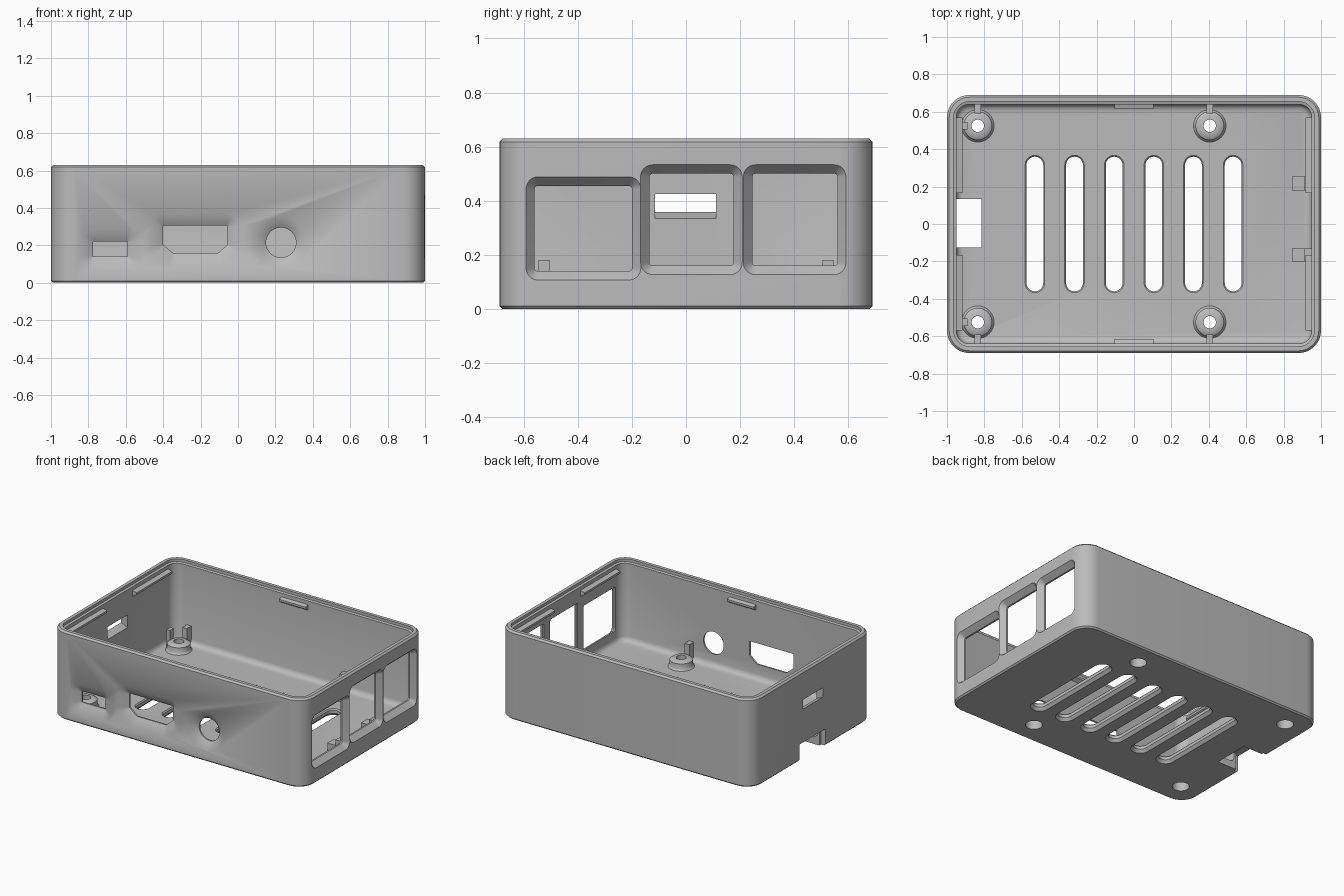
import bpy, bmesh
from math import pi, cos, sin, atan2
from mathutils import Vector

if "Cube" in bpy.data.objects:
    bpy.data.objects.remove(bpy.data.objects["Cube"])

GREY = (0.5, 0.5, 0.5, 1)
plastic = bpy.data.materials.new("grey_plastic")
plastic.use_nodes = True
plastic.diffuse_color = GREY
plastic.node_tree.nodes["Principled BSDF"].inputs["Base Color"].default_value = GREY


# Outline helpers: 2D points, counter-clockwise
def offset(core, r, seg=8):
    """Round a convex core outward by r, with an arc at every corner."""
    out = []
    for i, p in enumerate(core):
        prev, nxt = core[i - 1], core[(i + 1) % len(core)]
        a = atan2(p[1] - prev[1], p[0] - prev[0]) - pi / 2
        b = atan2(nxt[1] - p[1], nxt[0] - p[0]) - pi / 2
        turn = (b - a) % (2 * pi)
        out += [(p[0] + r * cos(a + turn * k / seg), p[1] + r * sin(a + turn * k / seg))
                for k in range(seg + 1)]
    return out


def circle(u, v, r, n=40):
    return [(u + r * cos(2 * pi * k / n), v + r * sin(2 * pi * k / n)) for k in range(n)]


def rect(u0, u1, v0, v1, inset=0):
    u0, u1, v0, v1 = u0 + inset, u1 - inset, v0 + inset, v1 - inset
    return [(u0, v0), (u1, v0), (u1, v1), (u0, v1)]


def flat(u, v, d): return (u, v, d)      # outline in x, y; depth is z
def front(u, v, d): return (u, d, v)     # outline in x, z; depth is y
def side(u, v, d): return (d, u, v)      # outline in y, z; depth is x


def loft(name, layers, place=flat, closed=False):
    """Skin a list of (outline, depth) layers into one solid."""
    bm = bmesh.new()
    rings = [[bm.verts.new(Vector(place(u, v, d))) for u, v in o] for o, d in layers]
    n = len(rings[0])
    pairs = list(zip(rings, rings[1:])) + ([(rings[-1], rings[0])] if closed else [])
    for a, b in pairs:
        for i in range(n):
            j = (i + 1) % n
            bm.faces.new((a[i], a[j], b[j], b[i]))
    if not closed:
        bm.faces.new(rings[0])
        bm.faces.new(rings[-1])
    bmesh.ops.recalc_face_normals(bm, faces=bm.faces)
    mesh = bpy.data.meshes.new(name)
    bm.to_mesh(mesh)
    bm.free()
    ob = bpy.data.objects.new(name, mesh)
    bpy.context.collection.objects.link(ob)
    mesh.materials.append(plastic)
    return ob


def box(name, x0, x1, y0, y1, z0, z1):
    return loft(name, [(rect(x0, x1, y0, y1), z0), (rect(x0, x1, y0, y1), z1)])


def activate(ob):
    bpy.ops.object.select_all(action='DESELECT')
    ob.select_set(True)
    bpy.context.view_layer.objects.active = ob


def smooth(ob):
    activate(ob)
    bpy.ops.object.shade_smooth_by_angle(angle=0.6)


def cut(target, cutter):
    mod = target.modifiers.new("cut", 'BOOLEAN')
    mod.operation, mod.solver, mod.object = 'DIFFERENCE', 'EXACT', cutter
    activate(target)
    bpy.ops.object.modifier_apply(modifier=mod.name)
    bpy.data.objects.remove(cutter)


# Shell: rounded outside and hollow inside share one core rectangle
FLOOR = 0.05
CORE = rect(-0.88, 0.88, -0.57, 0.57)
shell = loft("case_shell", [(offset(CORE, r), z) for r, z in
                            [(0.11, 0), (0.12, 0.01), (0.12, 0.618), (0.108, 0.63)]])
cut(shell, loft("cavity", [(offset(CORE, r), z) for r, z in
                           [(0.035, FLOOR), (0.053, 0.055), (0.065, 0.067), (0.07, 0.085),
                            (0.07, 0.605), (0.084, 0.61), (0.084, 0.7)]]))

# Floor vents, flared underneath
for i in range(6):
    x = -0.53 + i * 0.212
    line = [(x, -0.315), (x, 0.315)]
    cut(shell, loft("vent", [(offset(line, r, 12), z) for r, z in
                             [(0.062, -0.02), (0.062, 0), (0.045, 0.02),
                              (0.045, 0.042), (0.056, 0.054)]]))

# Screw positions
MOUNTS = [(x, y) for x in (-0.835, 0.405) for y in (-0.525, 0.525)]
for x, y in MOUNTS:
    cut(shell, loft("screw_hole", [(circle(x, y, 0.055), -0.05), (circle(x, y, 0.055), 0.1)]))


# Port openings with a sloped recess outside
def port(name, core, r_in, r_out, place, depths):
    radii = (r_out, r_out, r_in, r_in)
    cut(shell, loft(name, [(offset(core, r), d) for r, d in zip(radii, depths)], place))


FRONT_DEPTHS = (-0.75, -0.691, -0.652, -0.6)
SIDE_DEPTHS = (1.05, 1.001, 0.962, 0.9)
port("power_port", rect(-0.775, -0.59, 0.14, 0.22, 0.004), 0.004, 0.074, front, FRONT_DEPTHS)
port("video_port", [(-0.34, 0.16), (-0.115, 0.16), (-0.06, 0.205), (-0.06, 0.3),
                    (-0.395, 0.3), (-0.395, 0.205)], 0.005, 0.07, front, FRONT_DEPTHS)
cut(shell, loft("audio_port", [(circle(0.23, 0.215, r), d) for r, d in
                               zip((0.14, 0.14, 0.08, 0.08), FRONT_DEPTHS)], front))
for y0, y1, z0, z1 in ((-0.56, -0.2, 0.14, 0.455), (-0.135, 0.175, 0.16, 0.5),
                       (0.245, 0.56, 0.16, 0.5)):
    port("side_port", rect(y0, y1, z0, z1, 0.012), 0.012, 0.046, side, SIDE_DEPTHS)

# Left-over end: ribbon slot with sloped sill, and card notch
cut(shell, loft("ribbon_slot", [(rect(-0.115, 0.11, 0.358, 0.425), -1.05),
                                (rect(-0.115, 0.11, 0.358, 0.425), -1.0),
                                (rect(-0.115, 0.11, 0.335, 0.425), -0.95),
                                (rect(-0.115, 0.11, 0.335, 0.425), -0.9)], side))
cut(shell, box("card_notch", -1.1, -0.815, -0.125, 0.135, -0.1, 0.12))
cut(shell, box("card_notch_mouth", -1.1, -0.965, -0.145, 0.15, -0.1, 0.12))
smooth(shell)

# Standoffs: turned rings, each with locating posts
RING = [(0.092, 0.045), (0.082, 0.055), (0.076, 0.065), (0.076, 0.098), (0.058, 0.11),
        (0.033, 0.11), (0.033, 0.07), (0.055, 0.07), (0.055, 0.045)]
for x, y in MOUNTS:
    smooth(loft("standoff", [(circle(x, y, r), z) for r, z in RING], closed=True))
    s = 1 if y > 0 else -1
    ya, yb = sorted((s * 0.59, s * 0.645))
    box("wall_post", x - 0.018, x + 0.018, ya, yb, FLOOR, 0.18)
    if x < 0:
        box("end_post", x - 0.082, x - 0.055, y - 0.02, y + 0.02, FLOOR, 0.18)

# Board rests behind the side pillars
for y0, y1, step in ((0.18, 0.255, 0.17), (-0.2, -0.13, -0.135)):
    box("board_rest", 0.845, 0.915, y0, y1, FLOOR - 0.01, 0.11)
    box("board_stop", 0.91, 0.955, y0, y1, FLOOR - 0.01, 0.15)


# Snap ribs below the rim: wedge section run along each wall
def wedge(wall, reach):
    return [(wall, 0.535), (wall - reach, 0.555), (wall - reach, 0.57), (wall, 0.58)]


for s in (-1, 1):
    loft("long_wall_snap", [([(s * a, z) for a, z in wedge(0.645, 0.03)], x)
                            for x in (-0.105, 0.105)], lambda u, v, d: (d, u, v))
    for t in (-1, 1):
        loft("end_wall_snap", [([(s * a, z) for a, z in wedge(0.955, 0.037)], t * y)
                               for y in (0.165, 0.57)], front)
